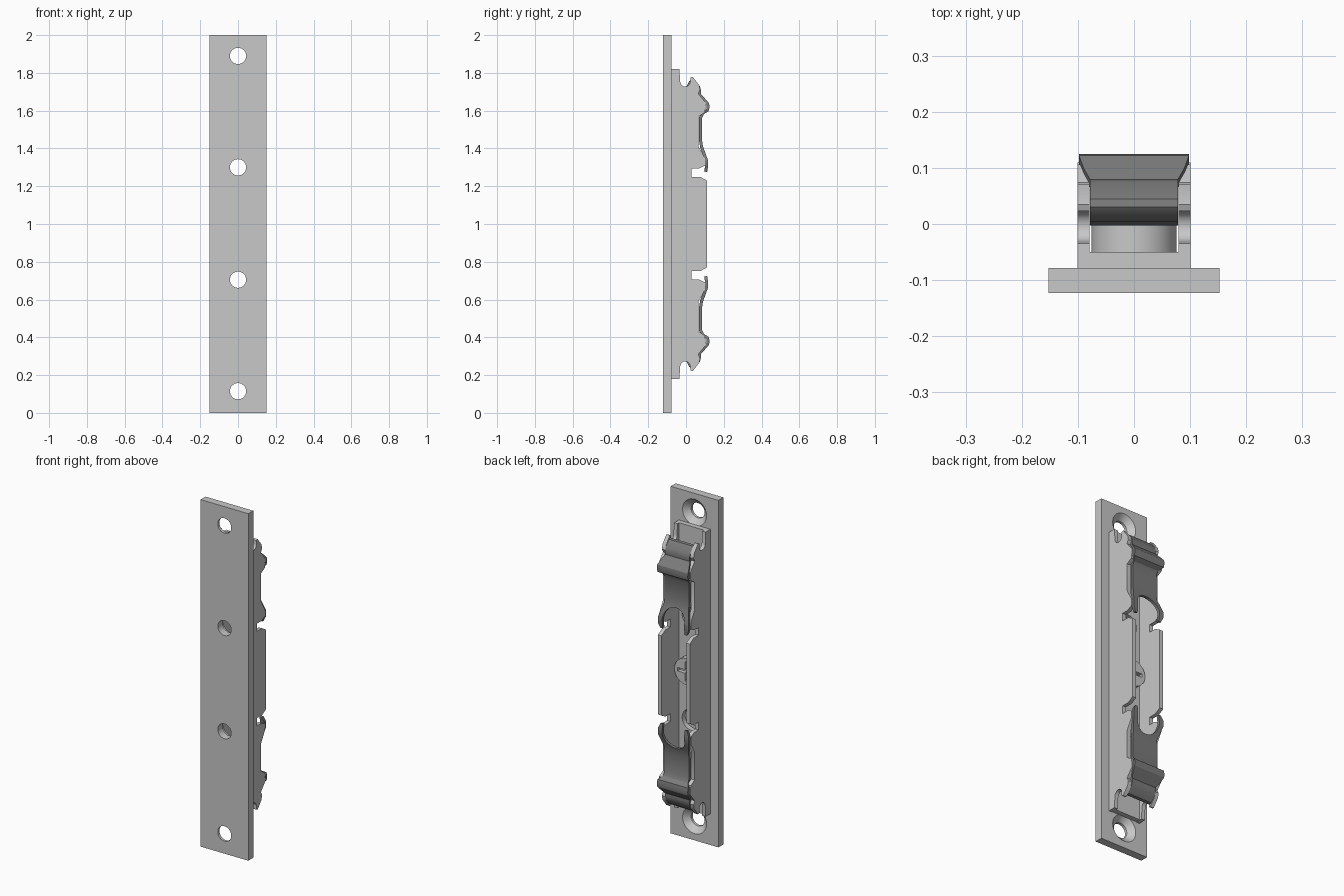
import bpy, bmesh, math
from mathutils import Matrix, Vector

cube = bpy.data.objects.get("Cube")
if cube:
    bpy.data.objects.remove(cube, do_unlink=True)


def material(name, value):
    m = bpy.data.materials.new(name)
    m.use_nodes = True
    colour = (value, value, value, 1)
    m.diffuse_color = colour
    m.node_tree.nodes["Principled BSDF"].inputs["Base Color"].default_value = colour
    return m


LIGHT = material("light grey metal", 0.58)
DARK = material("dark grey spring steel", 0.2)


def finish(name, bm, mat):
    bmesh.ops.recalc_face_normals(bm, faces=bm.faces)
    mesh = bpy.data.meshes.new(name)
    bm.to_mesh(mesh)
    bm.free()
    ob = bpy.data.objects.new(name, mesh)
    bpy.context.collection.objects.link(ob)
    mesh.materials.append(mat)
    return ob


def box(name, x, y, z, mat):
    bm = bmesh.new()
    size = [b - a for a, b in (x, y, z)]
    mid = [(a + b) / 2 for a, b in (x, y, z)]
    bmesh.ops.create_cube(bm, size=1, matrix=Matrix.Translation(mid) @ Matrix.Diagonal((*size, 1)))
    return finish(name, bm, mat)


def cone(name, z, y0, y1, r0, r1, mat):
    """Round solid along y, radius r0 at y0 and r1 at y1."""
    bm = bmesh.new()
    turn = Matrix.Rotation(-math.pi / 2, 4, 'X')
    bmesh.ops.create_cone(bm, cap_ends=True, segments=40, radius1=r0, radius2=r1, depth=y1 - y0,
                          matrix=Matrix.Translation((0, (y0 + y1) / 2, z)) @ turn)
    return finish(name, bm, mat)


def cut(ob, cutters):
    """Subtract the cutters, bake the result and drop the cutters."""
    for c in cutters:
        c.hide_render = True
        mod = ob.modifiers.new("cut", 'BOOLEAN')
        mod.operation = 'DIFFERENCE'
        mod.solver = 'EXACT'
        mod.object = c
        bpy.context.view_layer.update()
        deps = bpy.context.evaluated_depsgraph_get()
        mesh = bpy.data.meshes.new_from_object(ob.evaluated_get(deps))
        ob.modifiers.clear()
        ob.data = mesh
        bpy.data.objects.remove(c, do_unlink=True)


def smooth(ob):
    bpy.ops.object.select_all(action='DESELECT')
    ob.select_set(True)
    bpy.context.view_layer.objects.active = ob
    bpy.ops.object.shade_smooth_by_angle(angle=math.radians(30))


# Mounting plate with four holes, the outer two countersunk
plate = box("mounting_plate", (-.152, .152), (-.123, -.078), (0, 2), LIGHT)
holes = [cone("hole", z, -.2, 0, .043, .043, LIGHT) for z in (.115, .705, 1.3, 1.89)]
sinks = [cone("sink", z, -.108, -.072, .043, .083, LIGHT) for z in (.115, 1.89)]
cut(plate, holes + sinks)
smooth(plate)

# Channel floor with clearance holes
floor = box("channel_floor", (-.08, .08), (-.078, -.05), (.182, 1.82), LIGHT)
cut(floor, [cone("hole", z, -.2, .1, .06, .06, LIGHT) for z in (.705, 1.3)])
smooth(floor)

# Channel side walls: (y, height above centre) outline of the upper half
half = [(.11, .23), (.075, .25), (.03, .25), (.03, .295), (.07, .295), (.1, .31),
        (.1, .35), (.066, .41), (.066, .57), (.1, .59), (.106, .64), (.065, .69),
        (.075, .71), (.07, .735), (.035, .78), (.023, .775)]
half += [(-.004 + .027 * math.cos(a), .755 - .027 * math.sin(a))
         for a in [math.pi * i / 10 for i in range(11)]]
half += [(-.035, .82), (-.078, .82)]
outline = [(y, 1 + h) for y, h in half] + [(y, 1 - h) for y, h in reversed(half)]
for side, name in ((1, "left_wall"), (-1, "right_wall")):
    bm = bmesh.new()
    face = bm.faces.new([bm.verts.new((side * .079, y, z)) for y, z in outline])
    ext = bmesh.ops.extrude_face_region(bm, geom=[face])
    moved = [v for v in ext["geom"] if isinstance(v, bmesh.types.BMVert)]
    bmesh.ops.translate(bm, verts=moved, vec=(side * .022, 0, 0))
    smooth(finish(name, bm, LIGHT))

# Spring clips: rows of (y, height above centre, half width) for a bent strip
rows = [(.112, .275, .085), (.117, .305, .098), (.117, .335, .098), (.105, .37, .09),
        (.09, .41, .079), (.084, .45, .078), (.084, .56, .078), (.095, .582, .08),
        (.12, .598, .098), (.125, .62, .098), (.122, .64, .098), (.1, .665, .09),
        (.079, .688, .078), (.08, .705, .078), (.074, .728, .078), (.045, .762, .078),
        (.03, .765, .078), (.016, .755, .078), (.004, .73, .078), (-.003, .69, .078)]


def clip(name, sign):
    bm = bmesh.new()
    rings = []
    for i, (y, h, w) in enumerate(rows):
        a, b = rows[max(i - 1, 0)], rows[min(i + 1, len(rows) - 1)]
        t = Vector((b[0] - a[0], b[1] - a[1])).normalized()
        iy, ih = y - .016 * t.y, h + .016 * t.x
        corners = [(w, y, h), (-w, y, h), (-w, iy, ih), (w, iy, ih)]
        rings.append([bm.verts.new((x, v, 1 + sign * u)) for x, v, u in corners])
    for p, q in zip(rings, rings[1:]):
        for k in range(4):
            n = (k + 1) % 4
            bm.faces.new((p[k], p[n], q[n], q[k]))
    bm.faces.new(rings[0])
    bm.faces.new(rings[-1])
    ob = finish(name, bm, DARK)
    # Arched opening between the two horns
    z = 1 + sign * .335
    low, high = sorted((z, z - sign * .1))
    cut(ob, [cone("arch", z, .04, .2, .07, .07, DARK),
             box("mouth", (-.07, .07), (.04, .2), (low, high), DARK)])
    smooth(ob)


clip("upper_spring_clip", 1)
clip("lower_spring_clip", -1)

# Central screw with a cross recess
screw = cone("screw_head", 1, -.055, -.003, .076, .076, LIGHT)
cut(screw, [box("slot", (-.055, .055), (-.025, .05), (.99, 1.01), LIGHT),
            box("slot", (-.01, .01), (-.025, .05), (.945, 1.055), LIGHT)])
smooth(screw)
